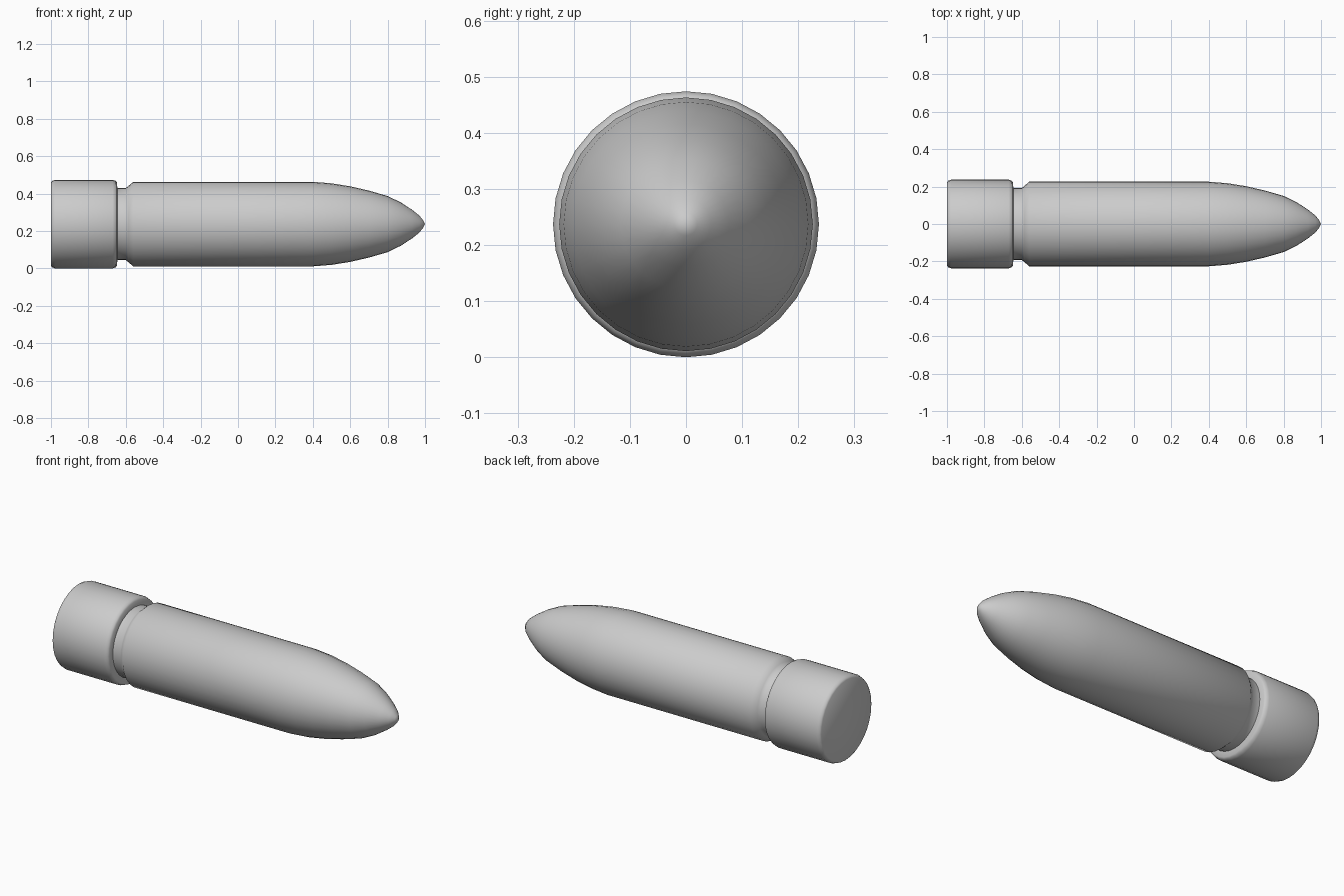
import bpy, bmesh, math

if "Cube" in bpy.data.objects:
    bpy.data.objects.remove(bpy.data.objects["Cube"])

SEGMENTS = 32
R = 0.237          # largest radius, also the height of the axis


def lathe(name, profile):
    """Spin (x, radius) points about the long axis; radius 0 makes a tip."""
    bm = bmesh.new()
    rings = []
    for x, r in profile:
        if r == 0:
            rings.append([bm.verts.new((x, 0, R))] * SEGMENTS)
            continue
        angles = [2 * math.pi * i / SEGMENTS for i in range(SEGMENTS)]
        rings.append([bm.verts.new((x, r * math.cos(a), R + r * math.sin(a))) for a in angles])
    for a, b in zip(rings, rings[1:]):
        for i in range(SEGMENTS):
            j = (i + 1) % SEGMENTS
            bm.faces.new(list(dict.fromkeys((a[i], a[j], b[j], b[i]))))
    bm.faces.new(rings[0])
    bmesh.ops.recalc_face_normals(bm, faces=bm.faces)
    mesh = bpy.data.meshes.new(name)
    bm.to_mesh(mesh)
    bm.free()
    obj = bpy.data.objects.new(name, mesh)
    bpy.context.collection.objects.link(obj)
    bpy.context.view_layer.objects.active = obj
    obj.select_set(True)
    bpy.ops.object.shade_smooth_by_angle(angle=math.radians(50))
    obj.select_set(False)
    return obj


# Base with rounded rims, groove, then straight body
profile = [(-1, 0.222), (-0.994, 0.231), (-0.978, R), (-0.67, R), (-0.653, 0.231), (-0.647, 0.222),
           (-0.645, 0.193), (-0.60, 0.193), (-0.587, 0.203), (-0.56, 0.226), (0.4, 0.226)]
# Curved nose and pointed tip
profile += [(0.5, 0.218), (0.6, 0.202), (0.7, 0.179), (0.8, 0.150),
            (0.87, 0.116), (0.93, 0.077), (0.97, 0.045), (0.99, 0.020), (1.0, 0)]
lathe("cartridge_body", profile)
